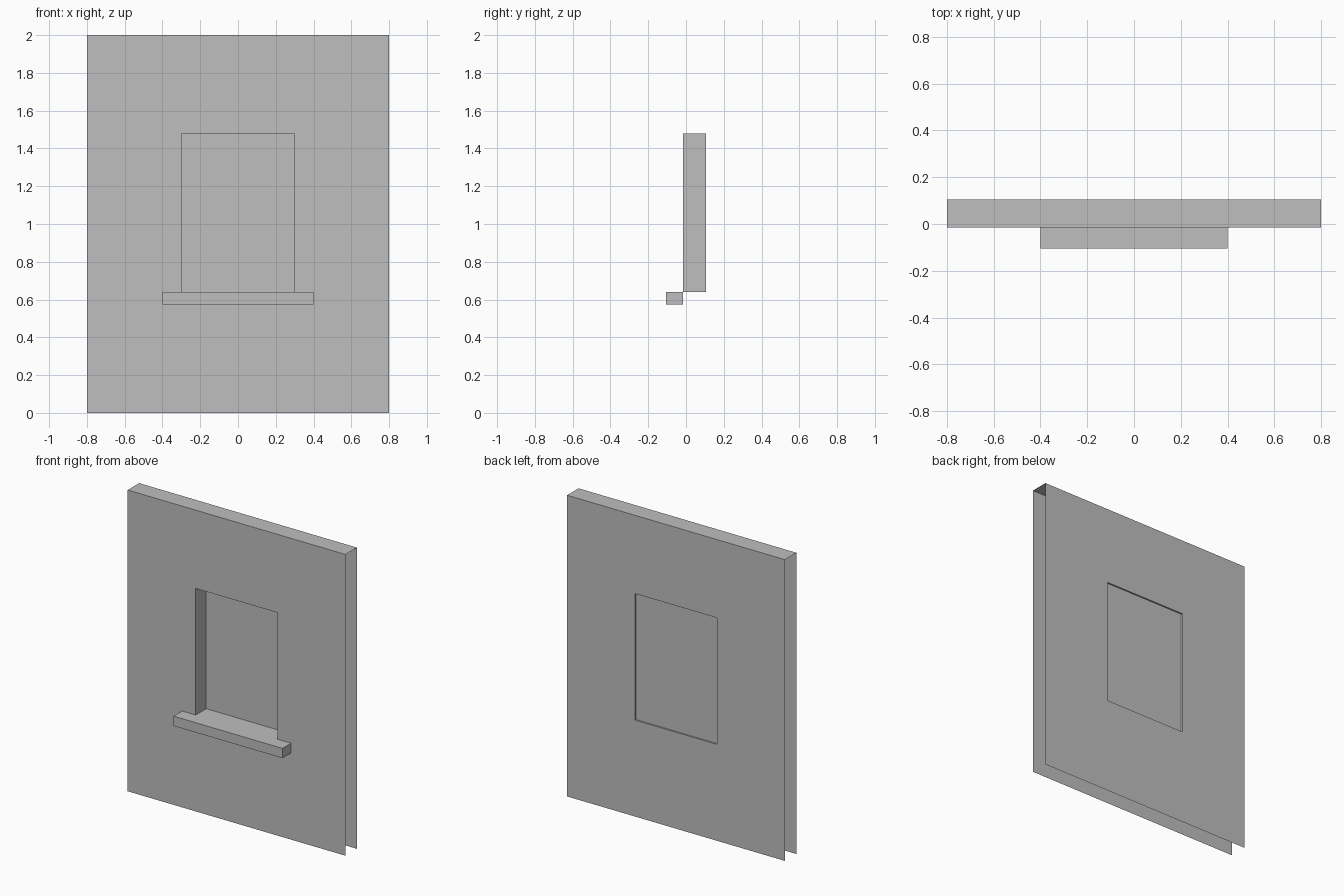
import bpy, bmesh

if "Cube" in bpy.data.objects:
    bpy.data.objects.remove(bpy.data.objects["Cube"])

W, H = 0.8, 2.0                    # wall half width and height
YF, YB, YS = -0.015, 0.105, -0.105  # wall front, wall back, sill front
OX, OZ0, OZ1 = 0.3, 0.64, 1.48     # window opening
SX, SZ0 = 0.4, 0.575               # sill half width and underside
YP = 0.095                         # pane, set just inside the back

grey = bpy.data.materials.new("plain_grey")
grey.diffuse_color = (0.52, 0.52, 0.52, 1)
grey.use_nodes = True
grey.node_tree.nodes["Principled BSDF"].inputs["Base Color"].default_value = grey.diffuse_color


def make(name, quads):
    """Object from a list of four-cornered faces."""
    bm = bmesh.new()
    for q in quads:
        bm.faces.new([bm.verts.new(p) for p in q])
    bmesh.ops.remove_doubles(bm, verts=bm.verts, dist=1e-5)
    me = bpy.data.meshes.new(name)
    bm.to_mesh(me)
    bm.free()
    me.materials.append(grey)
    ob = bpy.data.objects.new(name, me)
    bpy.context.collection.objects.link(ob)
    return ob


def upright(x0, x1, z0, z1, y, back=False):
    q = [(x0, y, z0), (x1, y, z0), (x1, y, z1), (x0, y, z1)]
    return q[::-1] if back else q


def level(x, y0, y1, z, down=False):
    q = [(-x, y0, z), (x, y0, z), (x, y1, z), (-x, y1, z)]
    return q[::-1] if down else q


def side(x, y0, y1, z0, z1, left=False):
    q = [(x, y0, z0), (x, y1, z0), (x, y1, z1), (x, y0, z1)]
    return q[::-1] if left else q


def sheet(y, xs, zs, is_hole, back=False):
    """Upright grid with some cells left open."""
    return [upright(a, b, c, d, y, back)
            for a, b in zip(xs, xs[1:]) for c, d in zip(zs, zs[1:])
            if not is_hole((a + b) / 2, (c + d) / 2)]


def in_opening(x, z):
    return abs(x) < OX and OZ0 < z < OZ1


def in_opening_or_sill(x, z):
    return in_opening(x, z) or (abs(x) < SX and SZ0 < z < OZ0)


# wall: front and back sheets joined by the top, open at the ends and below
make("wall",
     sheet(YF, [-W, -SX, -OX, OX, SX, W], [0, SZ0, OZ0, OZ1, H], in_opening_or_sill)
     + sheet(YB, [-W, -OX, OX, W], [0, OZ0, OZ1, H], in_opening, True)
     + [level(W, YF, YB, H)])

# four inner faces of the window opening
make("window_reveal", [
    side(-OX, YF, YB, OZ0, OZ1), side(OX, YF, YB, OZ0, OZ1, True),
    level(OX, YF, YB, OZ0), level(OX, YF, YB, OZ1, True)])

# flat pane closing the opening
make("window_pane", [upright(-OX, OX, OZ0, OZ1, YP)])

# sill projecting from the wall, open where it joins it
make("window_sill", [
    upright(-SX, SX, SZ0, OZ0, YS),
    level(SX, YS, YF, OZ0), level(SX, YS, YF, SZ0, True),
    side(SX, YS, YF, SZ0, OZ0), side(-SX, YS, YF, SZ0, OZ0, True)])
